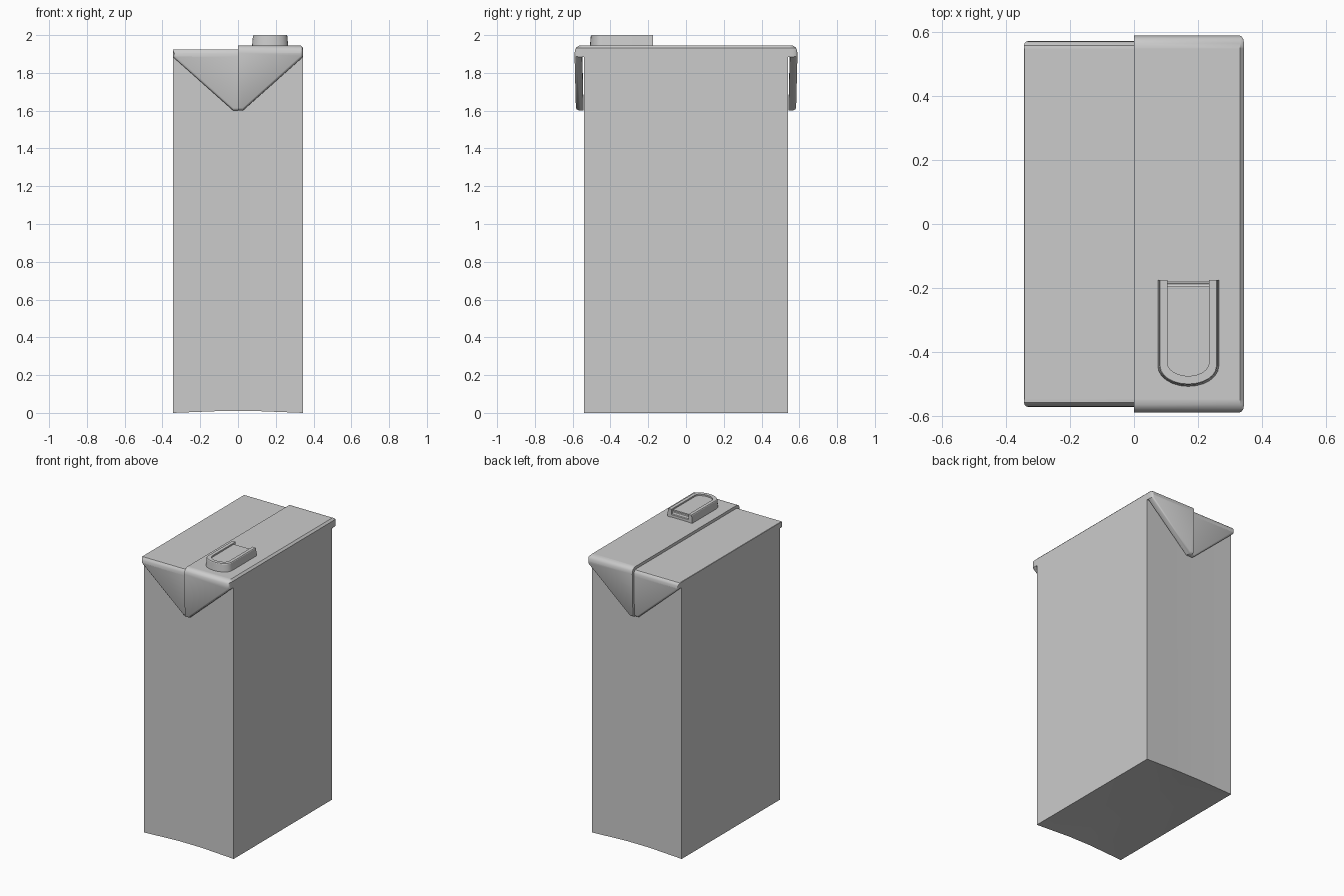
import bpy, bmesh, math

if "Cube" in bpy.data.objects:
    bpy.data.objects.remove(bpy.data.objects["Cube"])

W, L, JOIN = 0.345, 0.54, 1.885   # half width, half depth, height where the folded top begins


def finish(name, bm, angle=35):
    bmesh.ops.recalc_face_normals(bm, faces=bm.faces)
    me = bpy.data.meshes.new(name)
    bm.to_mesh(me)
    bm.free()
    ob = bpy.data.objects.new(name, me)
    bpy.context.collection.objects.link(ob)
    bpy.ops.object.select_all(action='DESELECT')
    ob.select_set(True)
    bpy.context.view_layer.objects.active = ob
    bpy.ops.object.shade_smooth_by_angle(angle=math.radians(angle))
    return ob


def loft(name, rings, angle=35):
    """Skin a list of equal-length point loops and cap both ends."""
    bm = bmesh.new()
    vs = [[bm.verts.new(p) for p in r] for r in rings]
    n = len(vs[0])
    for a, b in zip(vs, vs[1:]):
        for i in range(n):
            j = (i + 1) % n
            bm.faces.new((a[i], a[j], b[j], b[i]))
    bm.faces.new(vs[0])
    bm.faces.new(vs[-1])
    return finish(name, bm, angle)


# Carton body: slightly dented end panels and a folded, concave base
def body():
    bm = bmesh.new()
    outline = [(-W, -L), (-0.09, -L + .004), (0.09, -L + .004), (W, -L),
               (W, L), (0.09, L - .004), (-0.09, L - .004), (-W, L)]
    lo = [bm.verts.new((x, y, 0.01 if abs(x) < 0.1 else 0)) for x, y in outline]
    hi = [bm.verts.new((x, y, JOIN)) for x, y in outline]
    for i in range(8):
        j = (i + 1) % 8
        bm.faces.new((lo[i], lo[j], hi[j], hi[i]))
    bm.faces.new(hi)
    front = bm.verts.new((0, -0.27, 0.03))
    back = bm.verts.new((0, 0.27, 0.03))
    for k, apex in ((0, front), (4, back)):
        for i in range(k, k + 3):
            bm.faces.new((lo[i], lo[i + 1], apex))
    bm.faces.new((lo[3], lo[4], back, front))
    bm.faces.new((lo[7], lo[0], front, back))
    finish("carton_body", bm, 20)


body()


# Folded top: two overlapping halves, each a roof panel with an end flap front and back
def roof_half(side, label, top, outer, cham):
    prof = [(0, JOIN), (W, JOIN), (W, top - cham), (W - cham, top), (0, top)]
    loft("roof_panel_" + label,
         [[(side * x, y, z) for x, z in prof] for y in (-0.55, 0.55)], 30)

    def flap_ring(y, tip_y, inset, drop):
        pts = [(0, 1.60 + inset), (0.025, 1.60 + inset), (W - inset, JOIN + inset * .3),
               (W - inset, top - max(cham, drop)), (W - max(inset, cham), top - drop), (0, top - drop)]
        return [(side * x, tip_y if i < 2 else y, z) for i, (x, z) in enumerate(pts)]

    for end, place in ((-1, "front"), (1, "back")):
        d = outer - 0.55
        steps = [(0.55, 0.542, 0, 0),
                 (0.55 + d * .4, 0.542 + d * .4, 0, 0.001),
                 (0.55 + d * .75, 0.542 + d * .75, 0.003, 0.010),
                 (0.55 + d * .93, 0.542 + d * .93, 0.008, 0.022),
                 (outer, outer - 0.007, 0.014, 0.040)]
        rings = [[(x, end * y, z) for x, y, z in flap_ring(*s)] for s in steps]
        loft("end_flap_%s_%s" % (place, label), rings, 40)


roof_half(1, "right", 1.945, 0.59, 0.013)
roof_half(-1, "left", 1.925, 0.573, 0.002)


# Pull-tab closure: U-shaped outline with a rounded front and a square back
def u_arc(a, straight, tip, z, back):
    pts = [(0.17 - a, back, z)]
    for i in range(13):
        t = math.pi * i / 12
        pts.append((0.17 - a * math.cos(t), straight - (straight - tip) * math.sin(t), z))
    return pts + [(0.17 + a, back, z)]


# U-shaped rim, lofted around a rectangular cross-section
sections = zip(u_arc(0.096, -0.445, -0.509, 1.94, -0.175),
               u_arc(0.091, -0.445, -0.504, 1.996, -0.175),
               u_arc(0.088, -0.445, -0.501, 2.0, -0.175),
               u_arc(0.065, -0.435, -0.476, 2.0, -0.175),
               u_arc(0.065, -0.435, -0.476, 1.94, -0.175))
loft("cap_rim", [list(s) for s in sections], 30)

# Sunken lid plate inside the rim
loft("cap_lid", [u_arc(0.066, -0.435, -0.477, z, -0.195) for z in (1.94, 1.99)], 30)

# Hinge strip stepping down behind the lid
hinge = [(-0.197, 1.94), (-0.197, 1.982), (-0.188, 1.978), (-0.184, 1.965), (-0.178, 1.962), (-0.178, 1.94)]
loft("cap_hinge", [[(x, y, z) for y, z in hinge] for x in (0.104, 0.236)], 30)
